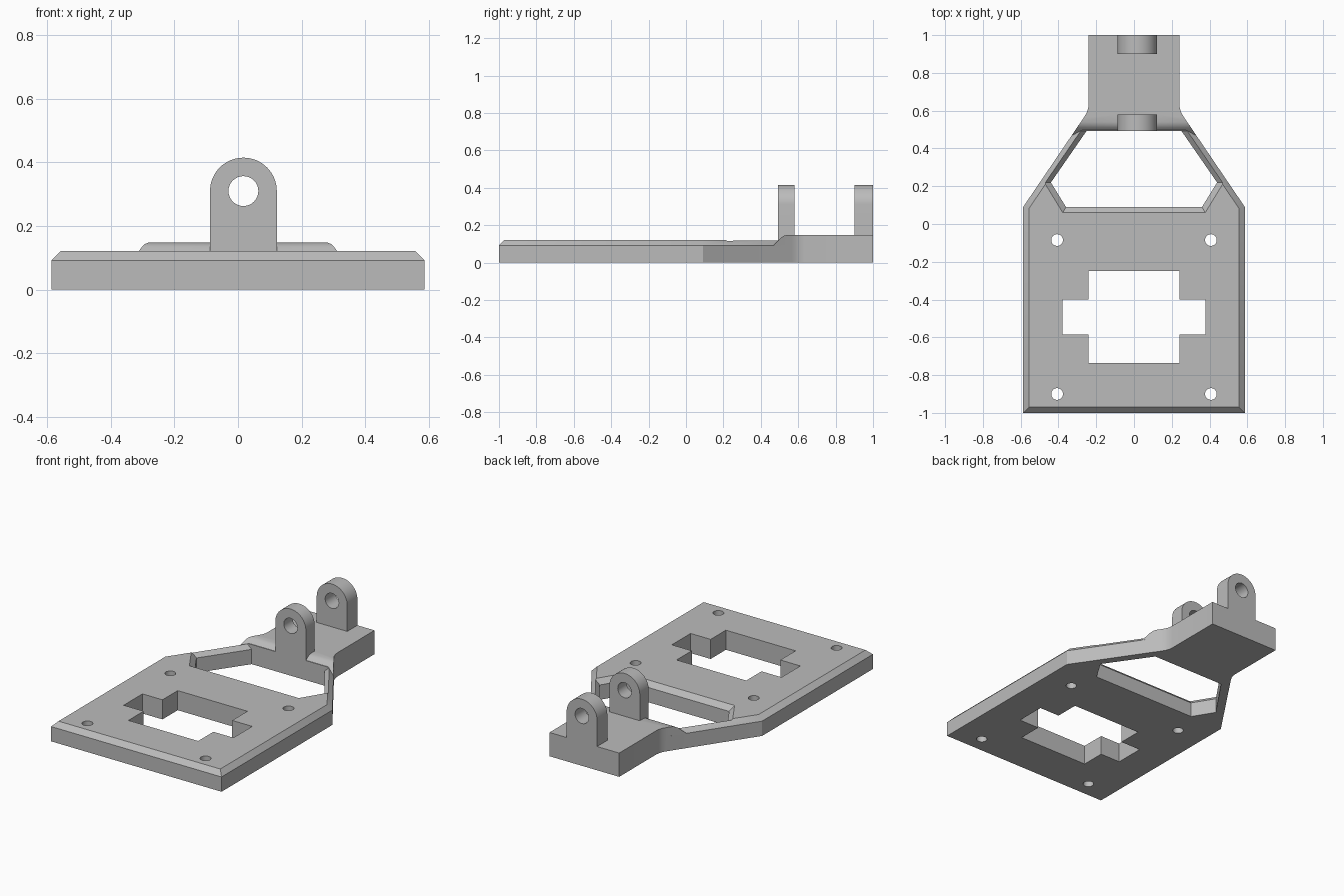
import bpy, bmesh, math
from mathutils import Vector

cube = bpy.data.objects.get("Cube")
if cube:
    bpy.data.objects.remove(cube, do_unlink=True)

grey = bpy.data.materials.new("light grey")
grey.use_nodes = True
grey.diffuse_color = (0.5, 0.5, 0.5, 1)
grey.node_tree.nodes["Principled BSDF"].inputs["Base Color"].default_value = (0.5, 0.5, 0.5, 1)


def loft(name, rings):
    """Solid skinned through rings that share one point count."""
    bm = bmesh.new()
    loops = [[bm.verts.new(p) for p in ring] for ring in rings]
    n = len(loops[0])
    for a, b in zip(loops, loops[1:]):
        for i in range(n):
            j = (i + 1) % n
            bm.faces.new((a[i], a[j], b[j], b[i]))
    bm.faces.new(loops[0][::-1])
    bm.faces.new(loops[-1])
    bmesh.ops.recalc_face_normals(bm, faces=bm.faces)
    mesh = bpy.data.meshes.new(name)
    bm.to_mesh(mesh)
    bm.free()
    mesh.materials.append(grey)
    obj = bpy.data.objects.new(name, mesh)
    bpy.context.collection.objects.link(obj)
    return obj


def level(points, z):
    return [(x, y, z) for x, y in points]


def prism(name, points, z0, z1):
    return loft(name, [level(points, z0), level(points, z1)])


def along_y(name, points, y0, y1):
    return loft(name, [[(x, y, z) for x, z in points] for y in (y0, y1)])


def mirrored(right):
    return right + [(-x, y) for x, y in reversed(right)]


def circle(cx, cy, r, n=32, arc=2 * math.pi):
    count = n if arc > 6 else n + 1
    return [(cx + r * math.cos(arc * i / n), cy + r * math.sin(arc * i / n)) for i in range(count)]


def inset(points, d):
    """Move every edge of a counter-clockwise outline inward by d."""
    out = []
    for i, p in enumerate(points):
        p, a, b = Vector(p), Vector(points[i - 1]), Vector(points[(i + 1) % len(points)])
        u, v = (p - a).normalized(), (b - p).normalized()
        n1, n2 = Vector((-u.y, u.x)), Vector((-v.y, v.x))
        out.append(tuple(p + (n1 + n2) * d / (1 + n1.dot(n2))))
    return out


def combine(target, other, operation):
    mod = target.modifiers.new("join", "BOOLEAN")
    mod.operation, mod.object, mod.solver = operation, other, "EXACT"
    bpy.context.view_layer.objects.active = target
    bpy.ops.object.modifier_apply(modifier=mod.name)
    bpy.data.objects.remove(other, do_unlink=True)


# Chamfered plate with tapering arms
edge = [(0.587, -1), (0.587, 0.09), (0.26, 0.572)]
plate_outline = mirrored(edge)
bracket = loft("base_bracket", [level(plate_outline, 0), level(plate_outline, 0.092),
                                level(inset(plate_outline, 0.03), 0.122)])

# Raised neck: side profile with a rounded ramp, trimmed to the flared outline
profile = [(0.47, 0), (0.47, 0.095), (0.497, 0.122), (0.51, 0.135), (0.522, 0.143),
           (0.54, 0.148), (1, 0.148), (1, 0)]
neck = loft("neck", [[(x, y, z) for y, z in profile] for x in (-0.5, 0.5)])
flare = [(0.414, 0.345), (0.264, 0.566), (0.251, 0.588), (0.243, 0.61), (0.24, 0.635), (0.24, 1)]
combine(neck, prism("neck_trim", mirrored(flare), -0.1, 0.5), "INTERSECT")
combine(bracket, neck, "UNION")

# Window between the arms, with a chamfered upper rim
lower = mirrored([(0.36, 0.09), (0.44, 0.22), (0.251, 0.493)])
upper = mirrored([(0.377, 0.06), (0.475, 0.22), (0.286, 0.493)])
window = loft("window_cutter", [level(lower, -0.1), level(lower, 0.092),
                                level(upper, 0.122), level(upper, 0.3)])
combine(bracket, window, "DIFFERENCE")

# Cross-shaped opening
cross = mirrored([(0.24, -0.735), (0.24, -0.585), (0.378, -0.585),
                  (0.378, -0.4), (0.24, -0.4), (0.24, -0.25)])
combine(bracket, prism("cross_cutter", cross, -0.1, 0.3), "DIFFERENCE")

# Screw holes
for x in (-0.407, 0.407):
    for y in (-0.9, -0.085):
        combine(bracket, prism("screw_cutter", circle(x, y, 0.031), -0.1, 0.3), "DIFFERENCE")

# Two round-topped pivot lugs, each with a bore
cx, cz, r = 0.017, 0.31, 0.105
lug_shape = circle(cx, cz, r, 32, math.pi) + [(cx - r, 0.1), (cx + r, 0.1)]
for y0, y1 in ((0.493, 0.58), (0.9, 1.0)):
    lug = along_y("lug", lug_shape, y0, y1)
    combine(lug, along_y("bore_cutter", circle(cx, cz, 0.047), y0 - 0.1, y1 + 0.1), "DIFFERENCE")
    combine(bracket, lug, "UNION")

bpy.ops.object.select_all(action="DESELECT")
bracket.select_set(True)
bpy.context.view_layer.objects.active = bracket
bpy.ops.object.shade_smooth_by_angle(angle=math.radians(25))
